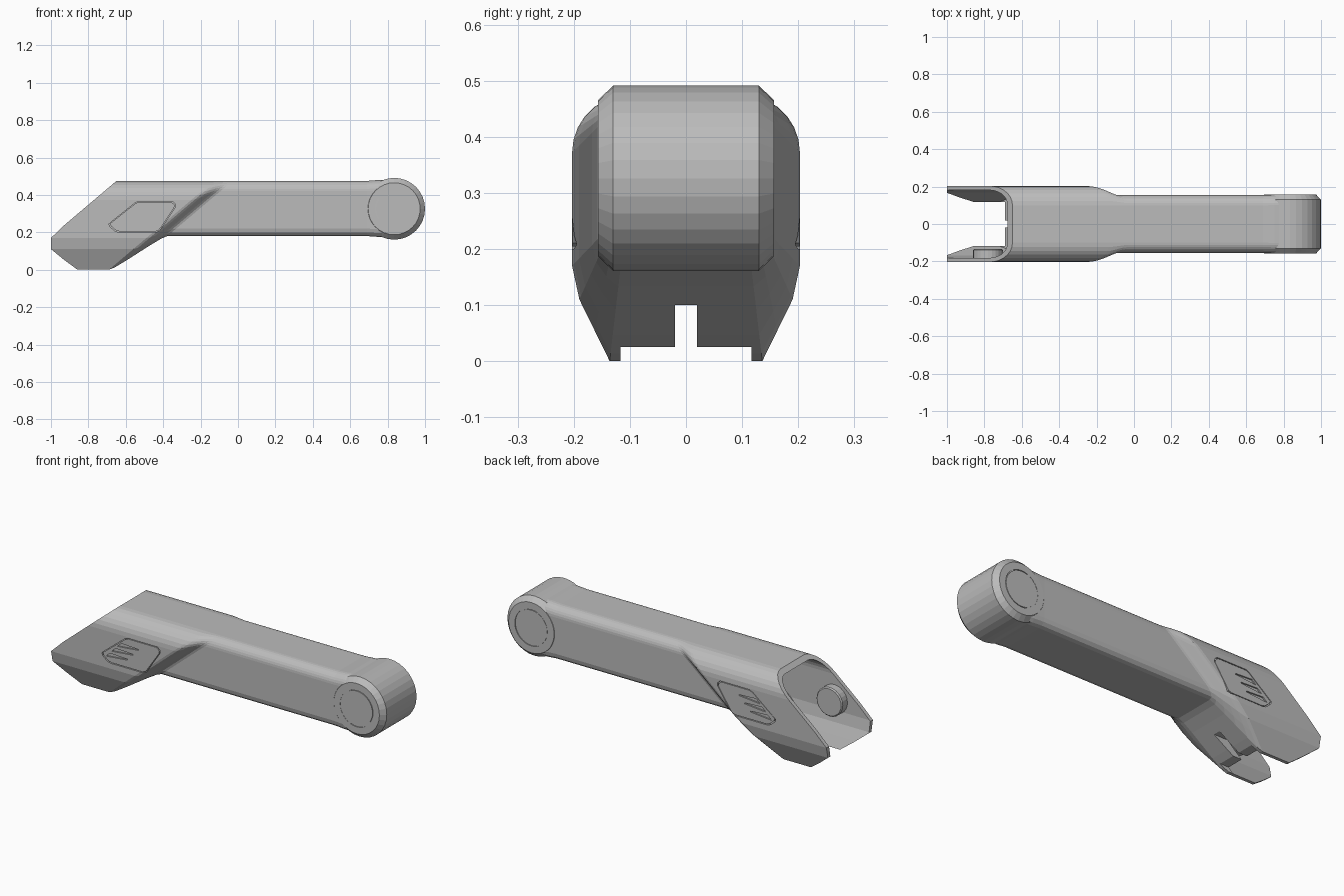
import bpy, bmesh, math
from mathutils import Matrix, Vector

if "Cube" in bpy.data.objects:
    bpy.data.objects.remove(bpy.data.objects["Cube"])

grey = bpy.data.materials.new("plain_grey")
grey.diffuse_color = (0.5, 0.5, 0.5, 1)
grey.use_nodes = True
grey.node_tree.nodes["Principled BSDF"].inputs["Base Color"].default_value = grey.diffuse_color
K = 1.18  # slant of the head: x shift per unit of height


def finish(name, bm):
    bmesh.ops.recalc_face_normals(bm, faces=bm.faces)
    me = bpy.data.meshes.new(name)
    bm.to_mesh(me)
    bm.free()
    me.materials.append(grey)
    ob = bpy.data.objects.new(name, me)
    bpy.context.collection.objects.link(ob)
    return ob


def cut(ob, cutter):
    m = ob.modifiers.new("cut", 'BOOLEAN')
    m.operation, m.solver, m.object = 'DIFFERENCE', 'EXACT', cutter
    bpy.context.view_layer.objects.active = ob
    bpy.ops.object.modifier_apply(modifier=m.name)
    bpy.data.objects.remove(cutter)


def arc(cy, cz, r, a0, a1, n):
    return [(cy + r * math.cos(math.radians(a0 + (a1 - a0) * i / n)),
             cz + r * math.sin(math.radians(a0 + (a1 - a0) * i / n))) for i in range(n + 1)]


def loft(name, rings):
    """Each ring is a half outline (x, y, z) from top to bottom, mirrored in y."""
    bm = bmesh.new()
    n = len(rings[0])
    full = [[bm.verts.new(p) for p in r] +
            [bm.verts.new((x, -y, z)) for x, y, z in reversed(r)] for r in rings]
    for a, b in zip(full, full[1:]):
        for i in range(2 * n):
            j = (i + 1) % (2 * n)
            bm.faces.new((a[i], a[j], b[j], b[i]))
    for r in (full[0], full[-1]):
        for i in range(n - 1):
            bm.faces.new((r[i], r[i + 1], r[-2 - i], r[-1 - i]))
    return finish(name, bm)


def prism(name, pts, y0, y1):
    """Side outline (x, z) extruded along y."""
    bm = bmesh.new()
    a = [bm.verts.new((x, y0, z)) for x, z in pts]
    b = [bm.verts.new((x, y1, z)) for x, z in pts]
    bm.faces.new(a)
    bm.faces.new(b)
    for i in range(len(pts)):
        j = (i + 1) % len(pts)
        bm.faces.new((a[i], a[j], b[j], b[i]))
    return finish(name, bm)


def turned(name, profile, x, z, seg=32):
    """Profile (radius, y) turned around an axis along y, ends closed."""
    bm = bmesh.new()
    rings = [[bm.verts.new((x + r * math.cos(2 * math.pi * i / seg), y,
                            z + r * math.sin(2 * math.pi * i / seg)))
              for i in range(seg)] for r, y in profile]
    for a, b in zip(rings, rings[1:]):
        for i in range(seg):
            j = (i + 1) % seg
            bm.faces.new((a[i], a[j], b[j], b[i]))
    bm.faces.new(rings[0])
    bm.faces.new(rings[-1])
    return finish(name, bm)


# Half sections: wide head and narrower arm, with matching point counts
head = arc(0.1, 0.372, 0.103, 90, 0, 7) + [
    (0.203, 0.24), (0.203, 0.17), (0.19, 0.11), (0.163, 0.055), (0.136, 0.0)]
arm = arc(0.1, 0.42, 0.055, 90, 0, 7) + [(0.155, 0.29)] + arc(0.115, 0.22, 0.04, 0, -90, 3)


def slanted(sec, s):
    return [(s + K * z, y, z) for y, z in sec]


# Body: pointed open end, head, slanted shoulder, then straight arm
tip = [(max(-1.21 + K * z, -1.0, -1.0 + 1.35 * (0.105 - z)), y, z) for y, z in head]
rings = [tip]
for i in range(7):
    t = i / 6
    w = t * t * (3 - 2 * t)
    sec = [(a + (c - a) * w, b + (d - b) * w) for (a, b), (c, d) in zip(head, arm)]
    rings.append(slanted(sec, -0.69 + 0.10 * t))
rings.append([(0.8, y, z) for y, z in arm])
body = loft("arm_body", rings)

# Cavity open at the bottom and the pointed end
inner = arc(0.1, 0.372, 0.081, 90, 0, 7) + [
    (0.181, 0.24), (0.181, 0.175), (0.169, 0.115), (0.143, 0.057), (0.118, 0.0), (0.118, -0.1)]
cut(body, loft("cavity", [slanted(inner, -1.5), slanted(inner, -0.72)]))

# Slot and trimmed lower edge in the slanted wall
for half, top in ((0.02, 0.10), (0.117, 0.025)):
    cut(body, prism("wall_cut", [(-0.9, -0.1), (-0.45, -0.1), (-0.45, top), (-0.9, top)],
                    -half, half))

# Side buttons: recess, plate and three grip notches on each side
outline = [(-0.69, 0.245), (-0.685, 0.23), (-0.655, 0.205), (-0.635, 0.2), (-0.44, 0.2),
           (-0.42, 0.207), (-0.335, 0.335), (-0.333, 0.35), (-0.35, 0.366),
           (-0.53, 0.366), (-0.55, 0.358)]
mx, mz = -0.51, 0.283
inset = [(mx + (x - mx) * 0.965, mz + (z - mz) * 0.95) for x, z in outline]
for side, sg in (("front", -1), ("back", 1)):
    cut(body, prism("recess", outline, sg * 0.191, sg * 0.25))
    button = prism(side + "_button", inset, sg * 0.189, sg * 0.202)
    for k in range(3):
        z = 0.232 + 0.036 * k
        x = -0.665 + 0.035 * k
        cut(button, prism("notch", [(x, z), (x + 0.13, z + 0.012), (x + 0.13, z + 0.017),
                                    (x + 0.025, z + 0.022)], sg * 0.194, sg * 0.25))

# Round pivot boss inside the front cheek
turned("inner_boss", [(0.08, -0.19), (0.08, -0.14), (0.074, -0.134)], -0.78, 0.235, 24)

# Hinge barrel with chamfered rims and a shallow ring groove round each end disc
half = [(0.097, 0.157), (0.097, 0.152), (0.101, 0.152), (0.101, 0.157),
        (0.139, 0.157), (0.165, 0.13)]
turned("hinge_barrel", [(r, -y) for r, y in half] + half[::-1], 0.835, 0.326)

# Neck collar joining the arm to the barrel
neck = [(y * 1.005, 0.3275 + (z - 0.3275) * 1.03) for y, z in arm]
loft("neck_collar", [[(0.69, y, z) for y, z in arm],
                     [(0.75, y, z) for y, z in neck],
                     [(0.8, y, z) for y, z in neck]])
